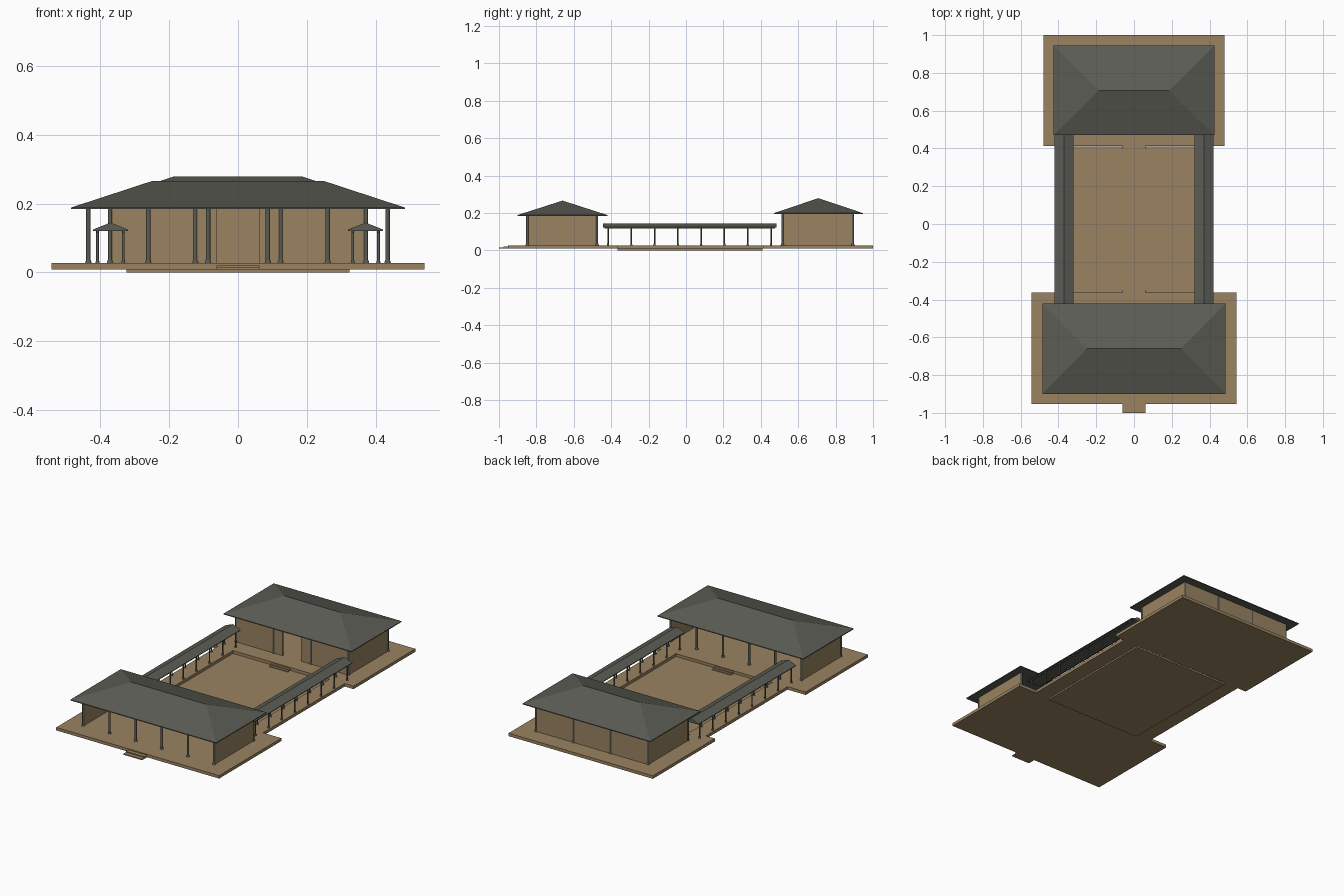
import bpy, bmesh

if "Cube" in bpy.data.objects:
    bpy.data.objects.remove(bpy.data.objects["Cube"])


def material(name, rgb):
    m = bpy.data.materials.new(name)
    m.diffuse_color = (*rgb, 1)
    m.use_nodes = True
    m.node_tree.nodes["Principled BSDF"].inputs["Base Color"].default_value = m.diffuse_color
    return m


TAN = material("tan_timber", (0.32, 0.225, 0.12))
DARK = material("dark_grey", (0.105, 0.107, 0.088))


def finish(name, bm, mat):
    bmesh.ops.recalc_face_normals(bm, faces=bm.faces[:])
    me = bpy.data.meshes.new(name)
    bm.to_mesh(me)
    bm.free()
    me.materials.append(mat)
    ob = bpy.data.objects.new(name, me)
    bpy.context.collection.objects.link(ob)
    return ob


def add_box(bm, x0, x1, y0, y1, z0, z1):
    r = bmesh.ops.create_cube(bm, size=1)
    for v in r["verts"]:
        v.co = ((x0 + x1) / 2 + v.co.x * (x1 - x0),
                (y0 + y1) / 2 + v.co.y * (y1 - y0),
                (z0 + z1) / 2 + v.co.z * (z1 - z0))


def boxes(name, mat, dims):
    bm = bmesh.new()
    for d in dims:
        add_box(bm, *d)
    return finish(name, bm, mat)


def add_cone(bm, x, y, z0, z1, r0, r1):
    r = bmesh.ops.create_cone(bm, cap_ends=True, segments=12, radius1=r0,
                              radius2=r1, depth=z1 - z0)
    bmesh.ops.translate(bm, verts=r["verts"], vec=(x, y, (z0 + z1) / 2))


def columns(name, points, z1, r):
    # round posts on small flared bases
    bm = bmesh.new()
    for x, y in points:
        add_cone(bm, x, y, FLOOR, z1, r, r)
        add_cone(bm, x, y, FLOOR, FLOOR + 0.009, r * 1.5, r * 1.1)
    return finish(name, bm, DARK)


def ridge_roof(name, xs, ys, ridge_a, ridge_b, z0, z1, rim=0.005):
    # eave slab with a thin rim, rising to a ridge line
    bm = bmesh.new()
    corners = [(xs[0], ys[0]), (xs[1], ys[0]), (xs[1], ys[1]), (xs[0], ys[1])]
    lo = [bm.verts.new((x, y, z0)) for x, y in corners]
    hi = [bm.verts.new((x, y, z0 + rim)) for x, y in corners]
    a, b = bm.verts.new((*ridge_a, z1)), bm.verts.new((*ridge_b, z1))
    bm.faces.new(lo)
    for i in range(4):
        j = (i + 1) % 4
        bm.faces.new((lo[i], lo[j], hi[j], hi[i]))
    if ridge_a[1] == ridge_b[1]:      # ridge along x
        bm.faces.new((hi[0], hi[1], b, a))
        bm.faces.new((hi[1], hi[2], b))
        bm.faces.new((hi[2], hi[3], a, b))
        bm.faces.new((hi[3], hi[0], a))
    else:                             # ridge along y
        bm.faces.new((hi[0], hi[1], a))
        bm.faces.new((hi[1], hi[2], b, a))
        bm.faces.new((hi[2], hi[3], b))
        bm.faces.new((hi[3], hi[0], a, b))
    return finish(name, bm, DARK)


BASE, FLOOR = 0.009, 0.027

# ground slabs
boxes("courtyard", TAN, [(-0.325, 0.325, -0.365, 0.41, 0, 0.01)])
boxes("front_platform", TAN, [(-0.542, 0.542, -0.953, -0.363, BASE, FLOOR)])
boxes("back_platform", TAN, [(-0.48, 0.48, 0.412, 1.0, BASE, FLOOR)])


# stairs: two low treads each
def stairs(name, y, direction, depth):
    dims = []
    for i, top in enumerate((0.015, 0.021)):
        end = y + direction * depth * (2 - i) / 2
        dims.append((-0.062, 0.062, min(y, end), max(y, end), BASE, top))
    boxes(name, TAN, dims)


stairs("entrance_steps", -0.953, -1, 0.047)
stairs("court_steps_front", -0.363, 1, 0.028)
stairs("court_steps_back", 0.412, -1, 0.028)

# front hall: open front and back, walls at both ends
fx, fy0, fy1, fz = 0.435, -0.848, -0.476, 0.186
columns("front_hall_columns",
        [(-fx + i * 2 * fx / 5, y) for i in range(6) for y in (fy0, fy1)], fz, 0.0065)
boxes("front_hall_end_walls", TAN,
      [(s * fx - 0.004, s * fx + 0.004, fy0, fy1, FLOOR, fz) for s in (-1, 1)])
ridge_roof("front_hall_roof", (-0.485, 0.485), (-0.9, -0.421),
           (-0.25, -0.66), (0.25, -0.66), 0.184, 0.266)

# back hall: walled, with a doorway in the middle of its front
bx, by0, by1, bz = 0.372, 0.516, 0.892, 0.196
columns("back_hall_columns",
        [(-bx + i * 2 * bx / 3, y) for i in range(4) for y in (by0, by1)], bz, 0.0065)
walls = [(-bx, bx, by1 - 0.004, by1 + 0.004, FLOOR, bz)]
for s in (-1, 1):
    walls.append((s * bx - 0.004, s * bx + 0.004, by0, by1, FLOOR, bz))
    xa, xb = sorted((s * 0.062, s * bx))
    walls.append((xa, xb, by0 - 0.004, by0 + 0.004, FLOOR, bz))
boxes("back_hall_walls", TAN, walls)
ridge_roof("back_hall_roof", (-0.425, 0.425), (0.47, 0.946),
           (-0.187, 0.707), (0.187, 0.707), 0.194, 0.279)

# covered side galleries
for s, side in ((-1, "left"), (1, "right")):
    c = s * 0.371
    boxes(side + "_gallery_floor", TAN, [(c - 0.05, c + 0.05, -0.364, 0.413, BASE, FLOOR)])
    rows = (c - 0.0375, c + 0.0375)
    columns(side + "_gallery_columns",
            [(x, -0.417 + i * 0.1245) for i in range(8) for x in rows], 0.123, 0.004)
    boxes(side + "_gallery_beams", DARK,
          [(x - 0.003, x + 0.003, -0.435, 0.475, 0.116, 0.123) for x in rows])
    ridge_roof(side + "_gallery_roof", (c - 0.051, c + 0.051), (-0.443, 0.483),
               (c, -0.443), (c, 0.483), 0.121, 0.145, 0.004)
